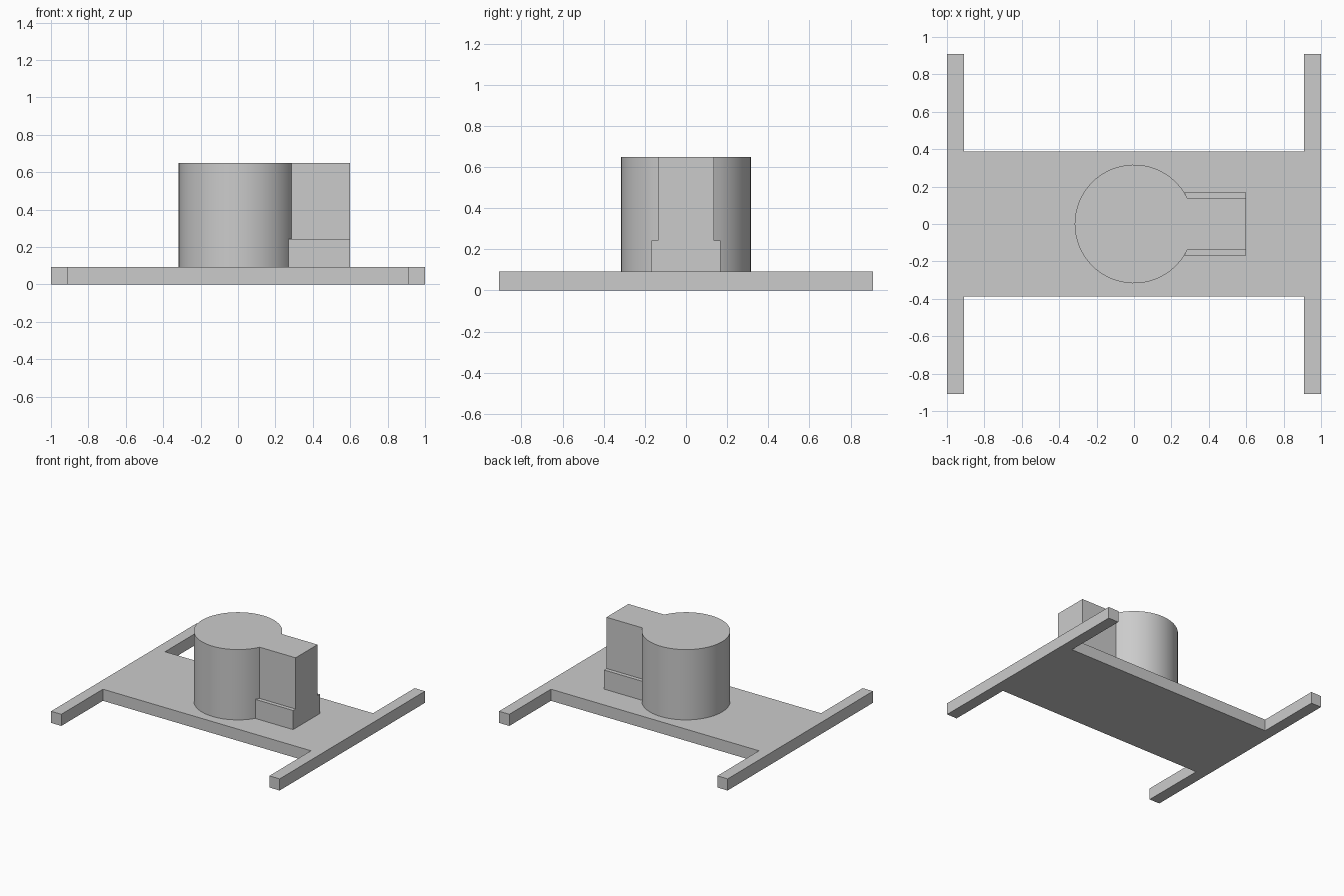
import bpy
import bmesh
import math

if "Cube" in bpy.data.objects:
    bpy.data.objects.remove(bpy.data.objects["Cube"], do_unlink=True)

GREY = (0.6, 0.6, 0.6, 1.0)
grey = bpy.data.materials.new("plain_grey")
grey.use_nodes = True
grey.diffuse_color = GREY
grey.node_tree.nodes["Principled BSDF"].inputs["Base Color"].default_value = GREY

BASE_TOP, TOWER_TOP, LEDGE_TOP = 0.092, 0.648, 0.243
RADIUS, TAB_END, TAB_HALF, LEDGE_HALF = 0.317, 0.6, 0.137, 0.168


def prism(name, outline, z0, z1):
    """Extrude a counter-clockwise outline from z0 up to z1."""
    bm = bmesh.new()
    face = bm.faces.new([bm.verts.new((x, y, z0)) for x, y in outline])
    raised = bmesh.ops.extrude_face_region(bm, geom=[face], use_keep_orig=True)
    verts = [v for v in raised["geom"] if isinstance(v, bmesh.types.BMVert)]
    bmesh.ops.translate(bm, verts=verts, vec=(0, 0, z1 - z0))
    bmesh.ops.recalc_face_normals(bm, faces=bm.faces)
    mesh = bpy.data.meshes.new(name)
    bm.to_mesh(mesh)
    bm.free()
    mesh.materials.append(grey)
    obj = bpy.data.objects.new(name, mesh)
    bpy.context.collection.objects.link(obj)
    return obj


def arc(start, end, steps):
    return [(RADIUS * math.cos(start + (end - start) * i / steps),
             RADIUS * math.sin(start + (end - start) * i / steps))
            for i in range(steps + 1)]


# H-shaped base plate: one quarter outline mirrored into all four corners
quarter = [(1.0, 0.908), (0.91, 0.908), (0.91, 0.388)]
left_back = [(-x, y) for x, y in reversed(quarter)]
back = quarter + left_back
prism("base_plate", back + [(-x, -y) for x, y in back], 0, BASE_TOP)

# Round tower with a straight tab, drawn as one keyhole outline
a = math.asin(TAB_HALF / RADIUS)
keyhole = arc(a, 2 * math.pi - a, 56) + [(TAB_END, -TAB_HALF), (TAB_END, TAB_HALF)]
tower = prism("tower", keyhole, BASE_TOP, TOWER_TOP)
bpy.ops.object.select_all(action='DESELECT')
tower.select_set(True)
bpy.context.view_layer.objects.active = tower
bpy.ops.object.shade_smooth_by_angle(angle=math.radians(30))

# Low ledges along both sides of the tab, fitted to the tower's curve
b = math.asin(LEDGE_HALF / RADIUS)
ledge = [(TAB_END, TAB_HALF), (TAB_END, LEDGE_HALF)] + arc(b, a, 2)
for name, side in (("left_ledge", 1), ("right_ledge", -1)):
    prism(name, [(x, y * side) for x, y in ledge], BASE_TOP, LEDGE_TOP)
